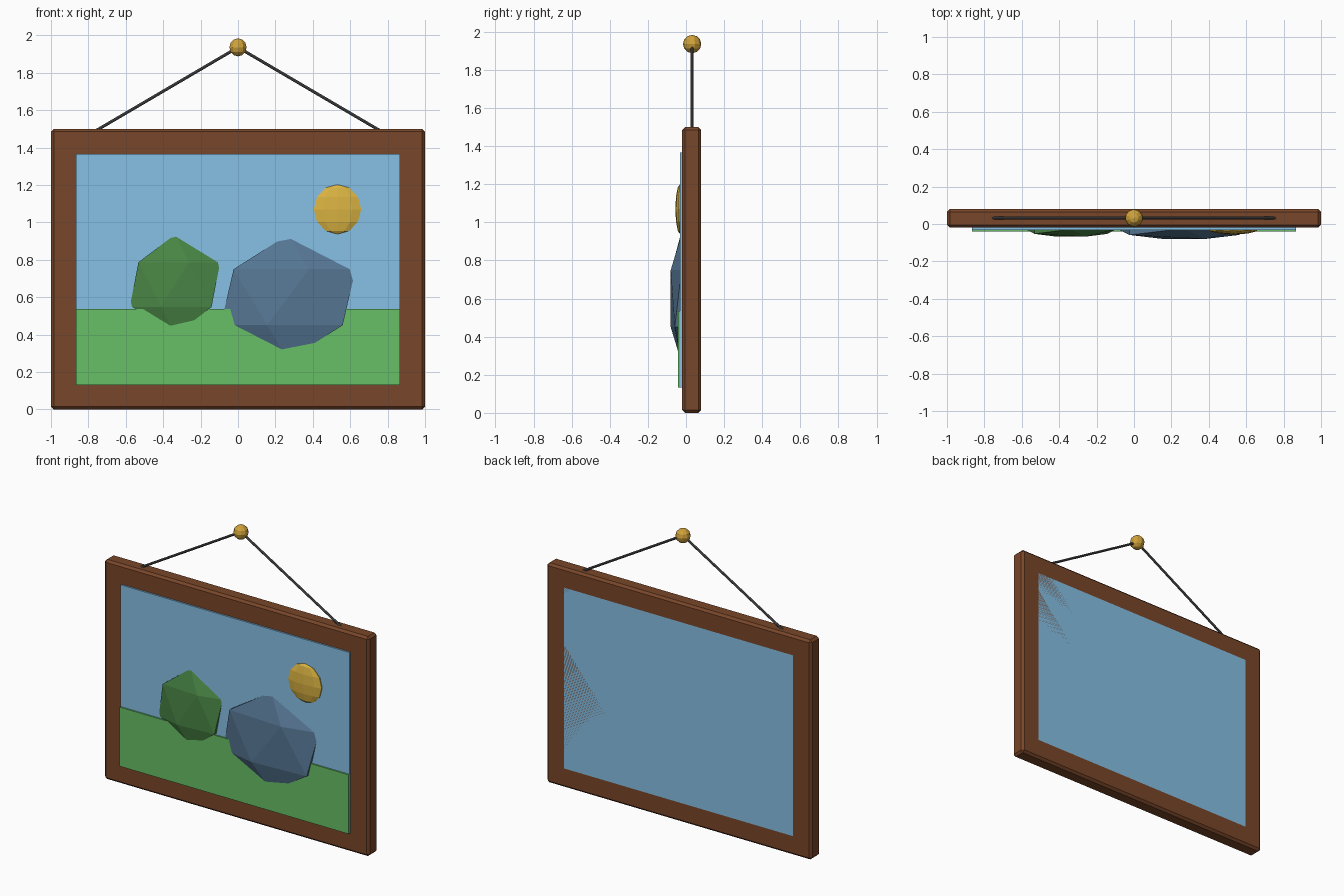
import bpy
from mathutils import Vector

if "Cube" in bpy.data.objects:
    bpy.data.objects.remove(bpy.data.objects["Cube"])


def material(name, r, g, b):
    """Flat colour given as sRGB 0-255, stored linear."""
    lin = lambda c: c / 12.92 if c <= 0.04045 else ((c + 0.055) / 1.055) ** 2.4
    m = bpy.data.materials.new(name)
    m.diffuse_color = (lin(r / 255), lin(g / 255), lin(b / 255), 1)
    m.use_nodes = True
    m.node_tree.nodes["Principled BSDF"].inputs["Base Color"].default_value = m.diffuse_color
    return m


wood = material("brown_wood", 121, 70, 41)
sky_blue = material("sky_blue", 135, 193, 230)
grass_green = material("grass_green", 103, 191, 103)
bush_green = material("bush_green", 74, 135, 70)
stone_blue = material("stone_blue", 87, 120, 150)
sun_yellow = material("sun_yellow", 219, 180, 66)
brass = material("brass", 208, 162, 58)
cord_grey = material("cord_grey", 88, 88, 88)


def finish(name, mat, scale=None):
    ob = bpy.context.object
    ob.name = name
    if scale:
        ob.scale = scale
        bpy.ops.object.transform_apply(location=False, rotation=False, scale=True)
    ob.data.materials.append(mat)
    return ob


def box(name, mat, lo, hi):
    lo, hi = Vector(lo), Vector(hi)
    bpy.ops.mesh.primitive_cube_add(size=1, location=(lo + hi) / 2)
    return finish(name, mat, hi - lo)


def ball(name, mat, loc, scale):
    bpy.ops.mesh.primitive_uv_sphere_add(segments=10, ring_count=6, radius=1, location=loc)
    return finish(name, mat, scale)


def boulder(name, mat, loc, scale):
    bpy.ops.mesh.primitive_ico_sphere_add(subdivisions=1, radius=1, location=loc)
    return finish(name, mat, scale)


def rod(name, mat, a, b, radius):
    a, b = Vector(a), Vector(b)
    d = b - a
    bpy.ops.mesh.primitive_cylinder_add(vertices=8, radius=radius, depth=d.length,
                                        location=(a + b) / 2,
                                        rotation=d.to_track_quat('Z', 'Y').to_euler())
    return finish(name, mat)


# Solid frame board with chamfered edges
frame = box("frame", wood, (-1, -0.02, 0), (1, 0.08, 1.5))
bevel = frame.modifiers.new("chamfer", 'BEVEL')
bevel.width = 0.015
bevel.segments = 1

# Canvas runs through the board, flush with its back; grass stands proud in front
box("sky_canvas", sky_blue, (-0.865, -0.031, 0.132), (0.865, 0.08, 1.367))
box("grass_panel", grass_green, (-0.865, -0.041, 0.132), (0.865, -0.025, 0.536))

# Relief shapes, half sunk in the panels
boulder("green_bush", bush_green, (-0.337, -0.028, 0.667), (0.27, 0.047, 0.268))
boulder("blue_rock", stone_blue, (0.268, -0.024, 0.6), (0.403, 0.066, 0.335))
ball("sun", sun_yellow, (0.532, -0.03, 1.07), (0.133, 0.026, 0.133))

# Hanging cord and nail
nail_point = (0, 0.032, 1.936)
for side, label in ((-1, "left"), (1, "right")):
    rod(label + "_cord", cord_grey, (side * 0.757, 0.032, 1.492), nail_point, 0.008)
ball("nail_head", brass, nail_point, (0.048, 0.048, 0.048))
